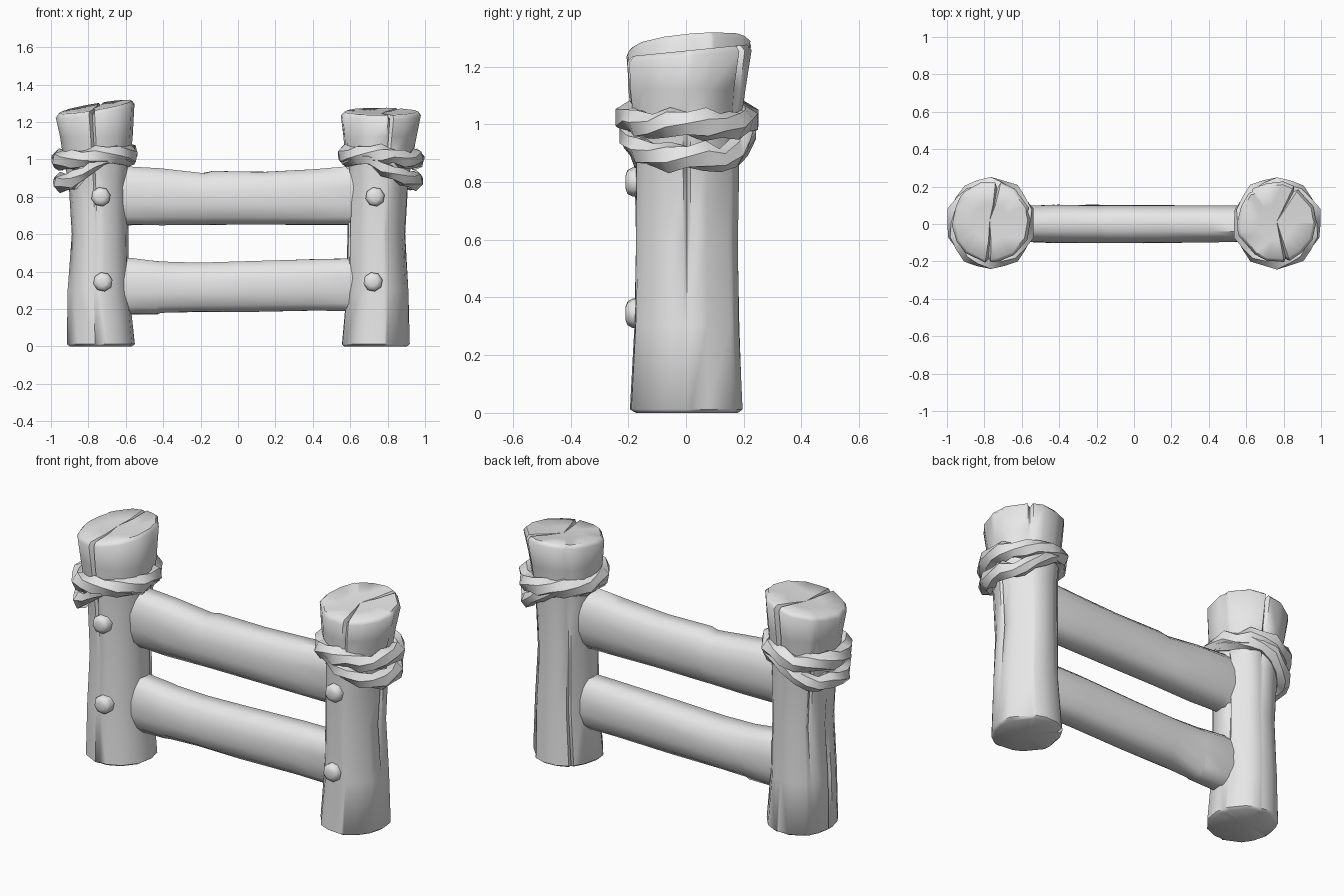
import bpy, bmesh, math, random
from mathutils import Vector

if "Cube" in bpy.data.objects:
    bpy.data.objects.remove(bpy.data.objects["Cube"])

random.seed(4)
wood = bpy.data.materials.new("pale grey")
wood.diffuse_color = (0.8, 0.8, 0.8, 1)
wood.use_nodes = True
wood.node_tree.nodes["Principled BSDF"].inputs["Base Color"].default_value = wood.diffuse_color


def loft(name, rings, closed=False, angle=40):
    """Skin a list of equal-length point rings into one object."""
    bm = bmesh.new()
    vs = [[bm.verts.new(p) for p in r] for r in rings]
    n = len(vs[0])
    for i in range(len(vs) if closed else len(vs) - 1):
        a, b = vs[i], vs[(i + 1) % len(vs)]
        for j in range(n):
            k = (j + 1) % n
            bm.faces.new((a[j], a[k], b[k], b[j]))
    if not closed:
        for r in (vs[0], vs[-1]):
            c = bm.verts.new(sum((v.co for v in r), Vector()) / n)
            for j in range(n):
                bm.faces.new((r[j], r[(j + 1) % n], c))
    bmesh.ops.recalc_face_normals(bm, faces=bm.faces)
    me = bpy.data.meshes.new(name)
    bm.to_mesh(me)
    bm.free()
    ob = bpy.data.objects.new(name, me)
    bpy.context.collection.objects.link(ob)
    me.materials.append(wood)
    bpy.ops.object.select_all(action='DESELECT')
    bpy.context.view_layer.objects.active = ob
    ob.select_set(True)
    bpy.ops.object.shade_smooth_by_angle(angle=math.radians(angle))


# Post profile: height, distance from middle, half width x, half width y
PROFILE = [(0, .735, .165, .175), (.012, .735, .18, .192), (.3, .745, .163, .181),
           (.6, .739, .151, .175), (.88, .748, .159, .179), (1.0, .752, .178, .187),
           (1.12, .757, .193, .2)]


def post(name, side, top, cracks):
    # cracks: angle -> groove depth per profile ring, then the top rings
    corners = []
    for k in range(14):
        a = k * 360 / 14
        if all(abs((a - c + 180) % 360 - 180) > 11 for c in cracks):
            corners.append((a + random.uniform(-4, 4), None))
    for c, depths in cracks.items():
        corners += [(c - 4, None), (c, depths), (c + 4, None)]
    corners.sort(key=lambda q: q[0])
    bumps = [random.uniform(-.02, .03) for _ in corners]

    def ring(index, height, cx, rx, ry, cy=.003, scale=1.0):
        pts = []
        for (a, depths), bump in zip(corners, bumps):
            t = math.radians(a)
            f = scale * (1 + bump + random.uniform(-.015, .015))
            if depths:
                f *= 1 - depths[index]
            x, y = side * (cx + rx * f * math.cos(t)), ry * f * math.sin(t) + cy
            z = height(x, y) if callable(height) else height
            if depths and scale < 1:
                z -= depths[index] * .15
            pts.append((x, y, z))
        return pts

    rings = [ring(i, *p) for i, p in enumerate(PROFILE)]
    rings.append(ring(7, lambda x, y: top(x, y) - .02, .763, .209, .215, .01))
    rings.append(ring(7, top, .763, .209, .215, .01, .92))
    rings.append(ring(7, lambda x, y: top(x, y) - .006, .763, .209, .215, .01, .45))
    loft(name, rings, angle=55)


LOW = (.05, .1, .07, .06, .02, 0, 0, 0)      # opens at the foot
MID = (0, 0, .03, .13, .16, .08, 0, 0)       # opens under the rope
HIGH = (0, 0, 0, 0, .02, .04, .07, .14)      # opens at the top
post("left_post", -1, lambda x, y: 1.28 + .17 * (x + .763) + .09 * y,
     {0: LOW, 40: MID, 100: HIGH, 160: MID, 275: HIGH})
post("right_post", 1, lambda x, y: 1.255 + .1 * y,
     {0: MID, 60: HIGH, 130: LOW, 200: MID, 285: HIGH})


# Rails: stations of x, bottom z, top z, half depth
def rail(name, stations):
    rings = []
    for x, lo, hi, d in stations:
        pts = []
        for k in range(12):
            t = 2 * math.pi * (k + .5) / 12
            c, s = math.cos(t), math.sin(t)
            y = d * 1.01 * math.copysign(abs(c) ** .7, c)
            z = (lo + hi) / 2 + (hi - lo) / 2 * 1.035 * s
            # split in the front face near the right end
            if k == 6 and x > .45:
                y *= .8
            pts.append((x + random.uniform(-.015, .015), y + random.uniform(-.003, .003),
                        z + random.uniform(-.003, .003)))
        rings.append(pts)
    loft(name, rings, angle=50)


rail("upper_rail", [(-.68, .65, .97, .09), (-.57, .65, .963, .097), (-.4, .65, .95, .102),
                    (-.18, .652, .925, .102), (-.14, .652, .935, .102), (.15, .652, .935, .102),
                    (.4, .65, .945, .1), (.57, .65, .96, .097), (.68, .65, .965, .09)])
rail("lower_rail", [(-.68, .165, .475, .09), (-.57, .17, .47, .097), (-.44, .172, .458, .102),
                    (-.41, .182, .455, .102), (-.22, .184, .447, .102), (.05, .186, .455, .102),
                    (.4, .19, .465, .1), (.57, .19, .47, .097), (.68, .19, .475, .09)])


# Rope bindings: a lumpy twisted ring that sags on the outer side
def rope(name, side, z_inner, z_outer, radius, thick, cx):
    rings, count = [], 20
    for i in range(count):
        a = 2 * math.pi * i / count
        c, s = math.cos(a), math.sin(a)
        u = min(1, max(0, (c + .55) / 1.45))
        zc = z_inner + (z_outer - z_inner) * u * u * (3 - 2 * u) + random.uniform(-.012, .012)
        w = thick * (1.15 if i % 2 else .88) * random.uniform(.92, 1.08)
        pts = []
        for k in range(6):
            t = 2 * math.pi * (k / 6 + i / count)
            r = radius + w * .9 * math.cos(t)
            pts.append((side * (cx + r * c), r * 1.04 * s + .004, zc + w * math.sin(t)))
        rings.append(pts)
    loft(name, rings, closed=True, angle=50)


# Pegs: short round studs with a chamfered face
def peg(name, x, z):
    rings = []
    for y, r in ((-.12, .05), (-.185, .052), (-.203, .042), (-.21, .022)):
        rings.append([(x + r * math.cos(k * math.pi / 4 + .2), y,
                       z + r * math.sin(k * math.pi / 4 + .2)) for k in range(8)])
    loft(name, rings, angle=45)


for label, side in (("left", -1), ("right", 1)):
    rope(label + "_upper_rope", side, 1.025, 1.0, .192, .049, .765)
    rope(label + "_lower_rope", side, 1.015, .88, .187, .045, .765)
    peg(label + "_upper_peg", side * .733, .8)
    peg(label + "_lower_peg", side * .722, .345)
